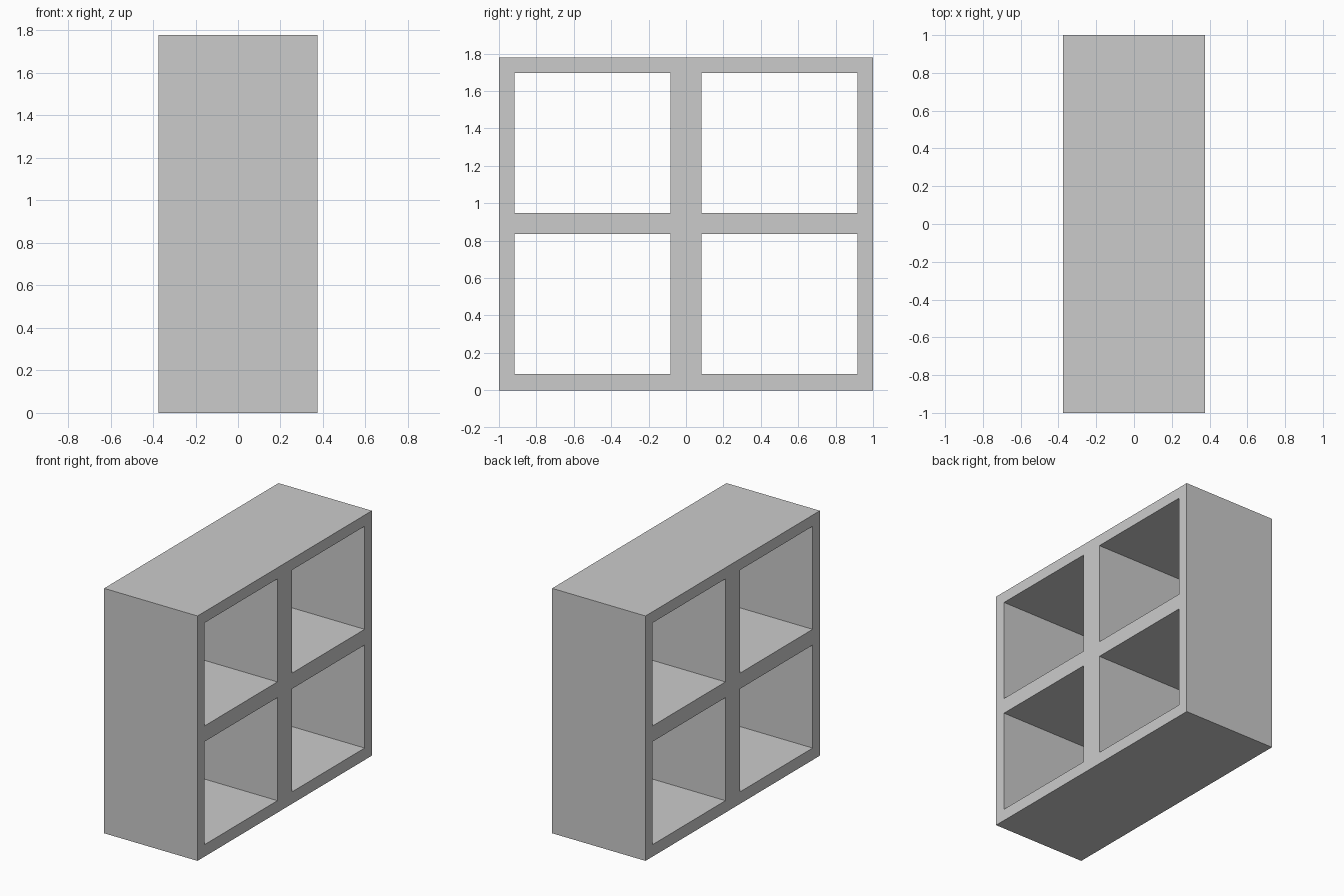
import bpy
import bmesh

if "Cube" in bpy.data.objects:
    bpy.data.objects.remove(bpy.data.objects["Cube"])

HALF_DEPTH = 0.375
Y_LINES = [-1.0, -0.917, -0.083, 0.083, 0.917, 1.0]
Z_LINES = [0.0, 0.087, 0.835, 0.949, 1.697, 1.778]

# Face outline: grid of panels, leaving the four compartments open
bm = bmesh.new()
grid = [[bm.verts.new((-HALF_DEPTH, y, z)) for z in Z_LINES] for y in Y_LINES]
for i in range(len(Y_LINES) - 1):
    for j in range(len(Z_LINES) - 1):
        if i % 2 and j % 2:
            continue  # open compartment
        bm.faces.new((grid[i][j], grid[i + 1][j], grid[i + 1][j + 1], grid[i][j + 1]))

# Extrude through the depth to form one solid frame
result = bmesh.ops.extrude_face_region(bm, geom=bm.faces[:], use_keep_orig=True)
moved = [e for e in result["geom"] if isinstance(e, bmesh.types.BMVert)]
bmesh.ops.translate(bm, verts=moved, vec=(2 * HALF_DEPTH, 0, 0))
bmesh.ops.recalc_face_normals(bm, faces=bm.faces[:])

mesh = bpy.data.meshes.new("cubby_shelf")
bm.to_mesh(mesh)
bm.free()
bpy.context.collection.objects.link(bpy.data.objects.new("cubby_shelf", mesh))
